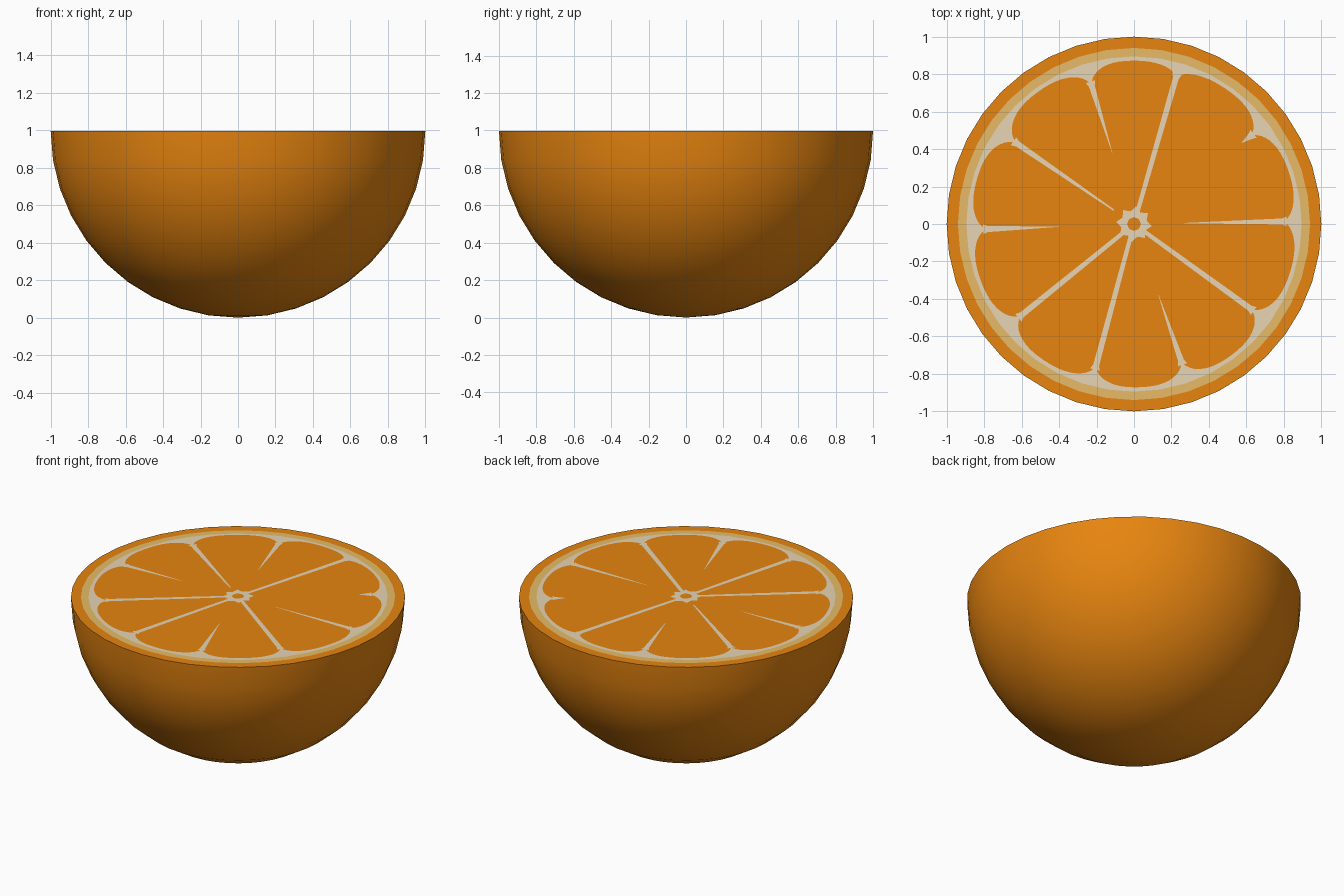
import bpy, bmesh, math

if "Cube" in bpy.data.objects:
    bpy.data.objects.remove(bpy.data.objects["Cube"])

def material(name, col):
    m = bpy.data.materials.new(name)
    m.diffuse_color = (*col, 1)
    m.use_nodes = True
    m.node_tree.nodes["Principled BSDF"].inputs["Base Color"].default_value = m.diffuse_color
    return m

ORANGE = material("orange", (0.80, 0.235, 0.005))
TAN = material("inner peel tan", (0.80, 0.50, 0.135))
CREAM = material("pith cream", (0.80, 0.66, 0.46))

N, TOP = 40, 0.997   # sides of the fruit, height of the cut face

def finish(name, bm, mats):
    me = bpy.data.meshes.new(name)
    bm.to_mesh(me)
    bm.free()
    for m in mats:
        me.materials.append(m)
    ob = bpy.data.objects.new(name, me)
    bpy.context.collection.objects.link(ob)
    return ob

def plate(name, pts, z, mat, centre=(0, 0)):
    """Thin flat plate fanned around a centre point."""
    bm = bmesh.new()
    c = bm.verts.new((*centre, z))
    vs = [bm.verts.new((x, y, z)) for x, y in pts]
    for i in range(len(vs)):
        bm.faces.new((c, vs[i], vs[(i + 1) % len(vs)]))
    return finish(name, bm, [mat])

def polar(r, deg):
    a = math.radians(deg)
    return (r * math.cos(a), r * math.sin(a))

# Half fruit: smooth bowl of peel, flat cut face in coloured rings
bm = bmesh.new()
profile = [(math.cos(math.radians(9 * k)), TOP * (1 - math.sin(math.radians(9 * k))), 0, True)
           for k in range(9, -1, -1)]
profile += [(0.94, TOP, 0, False), (0.895, TOP, 1, False), (0.5, TOP, 2, False)]
def ring(r, z):
    return [bm.verts.new((*polar(r, 360 * i / N), z)) for i in range(N)]
bottom = bm.verts.new((0, 0, 0))
prev = None
for r, z, mat, smooth in profile:
    cur = ring(r, z)
    for i in range(N):
        j = (i + 1) % N
        f = bm.faces.new((bottom, cur[j], cur[i]) if prev is None
                         else (prev[i], prev[j], cur[j], cur[i]))
        f.smooth = smooth
        f.material_index = mat
    prev = cur
f = bm.faces.new(prev)
f.material_index = 2
finish("half_orange_peel", bm, [ORANGE, TAN, CREAM])

# Membranes: direction, inner end radius, notch radius
membranes = [(1, 0.27, 0.79), (37, 0.72, 0.775), (74, 0.06, 0.81), (107, 0.40, 0.77),
             (145.5, 0.13, 0.755), (182, 0.40, 0.78), (219, 0.06, 0.77),
             (255, 0.06, 0.78), (289, 0.40, 0.77), (324, 0.06, 0.765)]

# Flesh: one lobed plate, each lobe rounded between two membranes
outline = []
STEPS = 24
for i, (a0, _, n0) in enumerate(membranes):
    a1, _, n1 = membranes[(i + 1) % 10]
    a1 += 360 if a1 < a0 else 0
    for k in range(STEPS):
        u = -math.cos(math.pi * k / STEPS)
        base = n0 if u < 0 else n1
        r = base + (0.872 - base) * max(0, 1 - abs(u) ** 3) ** 0.6
        outline.append(polar(r, a0 + (a1 - a0) * (u + 1) / 2))
plate("flesh", outline, TOP + 0.0015, ORANGE)

# Membrane strips, tapering to a point where they stop short of the core
for i, (a, r0, n) in enumerate(membranes):
    full = r0 < 0.2
    w0 = (0.011 if r0 < 0.1 else 0.004) if full else 0.001
    w1 = 0.016
    ca, sa = polar(1, a)
    def at(r, w):
        return (r * ca - w * sa, r * sa + w * ca)
    pts = [at(r0, -w0), at(n, -w1), at(n + 0.025, -0.026),
           at(n + 0.025, 0.026), at(n, w1), at(r0, w0)]
    plate("membrane_%d" % (i + 1), pts, TOP + 0.003, CREAM, at(n - 0.02, 0))

# Core: star of pith with a small flesh-coloured centre
star = [polar(0.095 if k % 2 == 0 else 0.07, 38 + 22.5 * k) for k in range(16)]
plate("core_pith", star, TOP + 0.003, CREAM)
plate("core_centre", [polar(0.037, 45 * k) for k in range(8)], TOP + 0.004, ORANGE)
